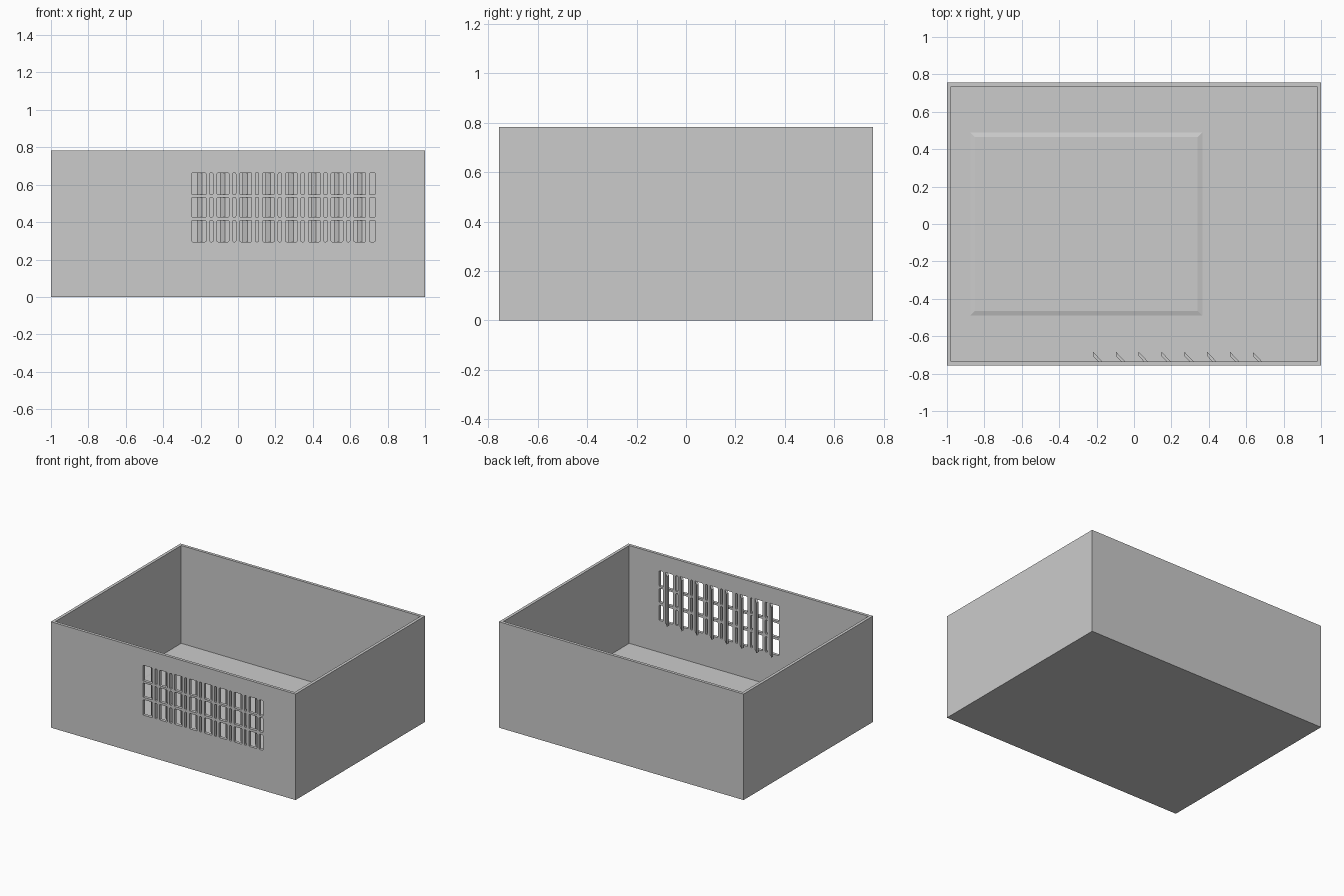
import bpy, bmesh
from mathutils import Vector

if "Cube" in bpy.data.objects:
    bpy.data.objects.remove(bpy.data.objects["Cube"])

HX, HY, H = 1.0, 0.756, 0.783   # outer half sizes and height
WALL, FLOOR = 0.022, 0.06


def make_object(name, bm):
    bmesh.ops.recalc_face_normals(bm, faces=bm.faces[:])
    mesh = bpy.data.meshes.new(name)
    bm.to_mesh(mesh)
    bm.free()
    obj = bpy.data.objects.new(name, mesh)
    bpy.context.collection.objects.link(obj)
    return obj


def prism(bm, points, offset):
    """Extrude a closed polygon along an offset vector."""
    face = bm.faces.new([bm.verts.new(p) for p in points])
    res = bmesh.ops.extrude_face_region(bm, geom=[face], use_keep_orig=True)
    verts = [g for g in res["geom"] if isinstance(g, bmesh.types.BMVert)]
    bmesh.ops.translate(bm, verts=verts, vec=Vector(offset))


def slot_outline(x0, x1, z0, z1, y, c):
    """Upright rectangle with softened corners."""
    k = c * 0.3
    return [(x0 + c, y, z0), (x1 - c, y, z0), (x1 - k, y, z0 + k), (x1, y, z0 + c),
            (x1, y, z1 - c), (x1 - k, y, z1 - k), (x1 - c, y, z1), (x0 + c, y, z1),
            (x0 + k, y, z1 - k), (x0, y, z1 - c), (x0, y, z0 + c), (x0 + k, y, z0 + k)]


# Open box body
bm = bmesh.new()
bmesh.ops.create_cube(bm, size=1)
bmesh.ops.scale(bm, vec=(2 * HX, 2 * HY, H), verts=bm.verts[:])
bmesh.ops.translate(bm, vec=(0, 0, H / 2), verts=bm.verts[:])
bm.normal_update()
top = max(bm.faces, key=lambda f: f.calc_center_median().z)
bmesh.ops.inset_region(bm, faces=[top], thickness=WALL, use_even_offset=True)
res = bmesh.ops.extrude_face_region(bm, geom=[top])
inner = [g for g in res["geom"] if isinstance(g, bmesh.types.BMVert)]
bmesh.ops.translate(bm, verts=inner, vec=(0, 0, FLOOR - H))
if top.is_valid:
    bmesh.ops.delete(bm, geom=[top], context='FACES_ONLY')
body = make_object("box_body", bm)

# Vent slots: wide and narrow columns in three rows
PITCH = 0.122
rows = [(0.295, 0.409), (0.427, 0.532), (0.547, 0.663)]
columns = []
for i in range(8):
    s = i * PITCH
    columns.append((-0.247 if i == 0 else -0.234 + s, -0.171 + s))
    columns.append((-0.151 + s, (-0.121 if i == 7 else -0.134) + s))
bm = bmesh.new()
for x0, x1 in columns:
    for z0, z1 in rows:
        prism(bm, slot_outline(x0, x1, z0, z1, -HY - 0.03, 0.005), (0, WALL + 0.06, 0))
cutter = make_object("vent_cutter", bm)
cutter.hide_render = True

mod = body.modifiers.new("vents", 'BOOLEAN')
mod.operation = 'DIFFERENCE'
mod.solver = 'EXACT'
mod.object = cutter
bpy.context.view_layer.objects.active = body
bpy.ops.object.modifier_apply(modifier=mod.name)
bpy.data.objects.remove(cutter)

# Slanted vent fins inside the front wall
bm = bmesh.new()
yi = -HY + WALL
for i in range(8):
    s = i * PITCH
    prism(bm, [(-0.192 + s, yi, 0.293), (-0.171 + s, yi, 0.293),
               (-0.219 + s, yi + 0.051, 0.293), (-0.219 + s, yi + 0.028, 0.293)],
          (0, 0, 0.372))
make_object("vent_fins", bm)

# Slightly raised floor pad with sloped edges
bm = bmesh.new()
px0, px1, py, slope, rise = -0.875, 0.365, 0.49, 0.025, 0.007
rings = []
for d, z in ((0, FLOOR), (slope, FLOOR + rise)):
    rings.append([bm.verts.new(p) for p in (
        (px0 + d, -py + d, z), (px1 - d, -py + d, z),
        (px1 - d, py - d, z), (px0 + d, py - d, z))])
bm.faces.new(rings[1])
for i in range(4):
    j = (i + 1) % 4
    bm.faces.new((rings[0][i], rings[0][j], rings[1][j], rings[1][i]))
make_object("floor_pad", bm)
